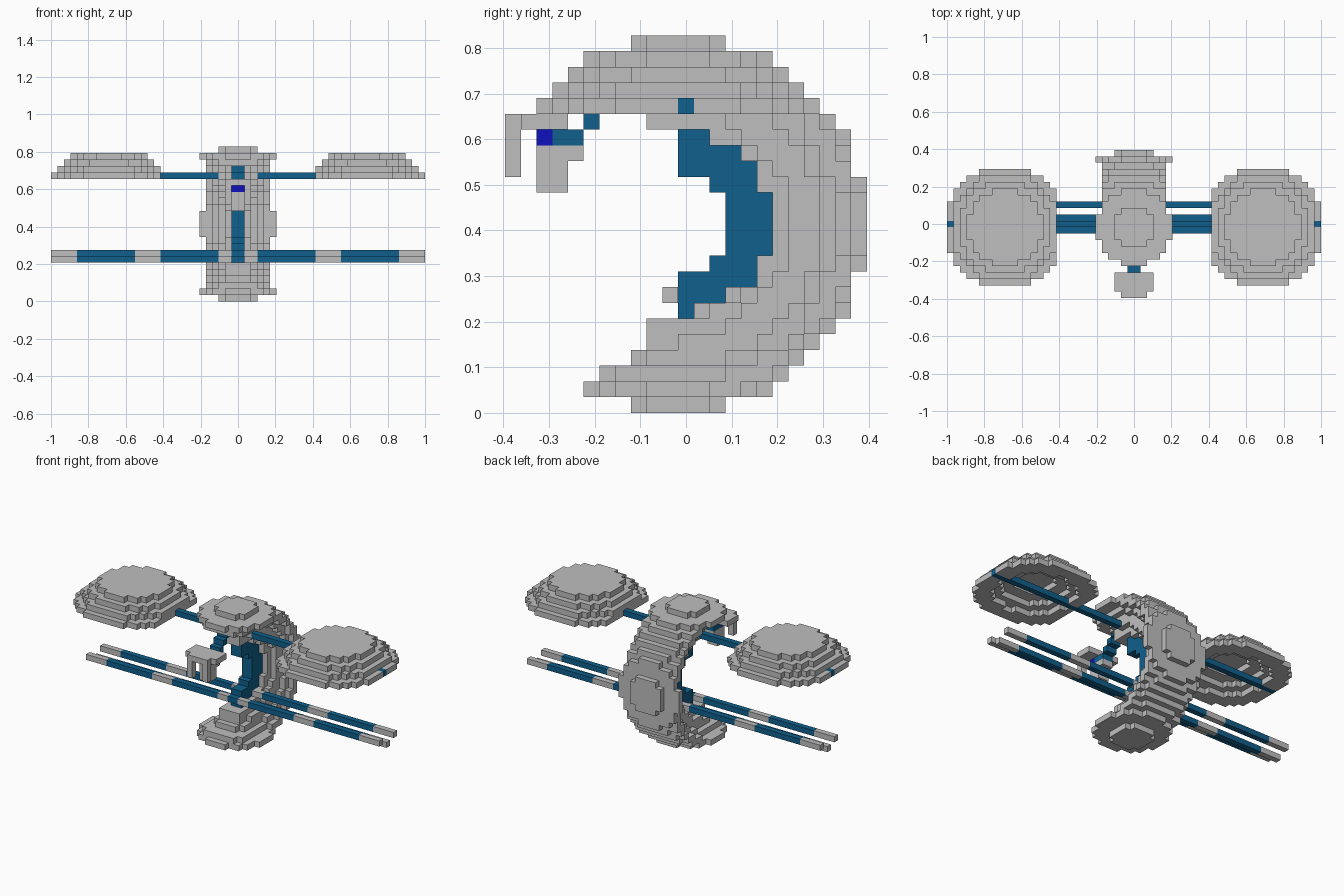
import bpy, bmesh, math

if "Cube" in bpy.data.objects:
    bpy.data.objects.remove(bpy.data.objects["Cube"], do_unlink=True)

V = 2 / 58  # block edge length


def material(name, rgb):
    m = bpy.data.materials.new(name)
    m.use_nodes = True
    m.diffuse_color = (*rgb, 1)
    m.node_tree.nodes["Principled BSDF"].inputs["Base Color"].default_value = (*rgb, 1)
    return m


MATS = [material("light_grey", (0.52, 0.52, 0.52)),
        material("steel_blue", (0.005, 0.117, 0.262)),
        material("lens_blue", (0.005, 0.005, 0.52))]
GREY, BLUE, LENS = 0, 1, 2

parts = {}     # part name -> {block: colour}
taken = set()  # blocks already used by an earlier part


def put(part, block, colour):
    if block not in taken:
        taken.add(block)
        parts.setdefault(part, {})[block] = colour


def box(part, xs, ys, zs, colour):
    for i in range(*xs):
        for j in range(*ys):
            for k in range(*zs):
                put(part, (i, j, k), colour)


def front_cut(k):
    """First occupied block, front to back, of the crescent in layer k."""
    level = abs(k - 11.5)
    for limit, start in ((2, 3), (3, 2), (6, 0), (8, -2), (9, -3), (10, -5)):
        if level < limit:
            return start
    return -6


def half_width(rho):
    for limit, width in ((6, 1), (7, 2), (9, 3), (10, 4)):
        if rho < limit:
            return width
    return 5


# Blue inner spine of the crescent
for k in range(6, 18):
    for j in range(front_cut(k), 6):
        if math.hypot(j + .5, k - 11.5) < 6:
            box("inner_spine", (-1, 1), (j, j + 1), (k, k + 1), BLUE)
box("inner_spine", (-1, 1), (-1, 0), (7, 8), BLUE)

# Head: hood, two cheek bars, muzzle, lens and neck
box("head", (-2, 2), (-11, -10), (18, 19), GREY)
box("head", (-3, 3), (-10, -7), (18, 19), GREY)
for i in (-2, 1):
    box("head", (i, i + 1), (-11, -10), (15, 18), GREY)
box("head", (-1, 1), (-9, -7), (14, 17), GREY)
box("head", (-1, 1), (-7, -6), (16, 17), GREY)
box("head", (-1, 1), (-9, -8), (17, 18), LENS)
box("neck", (-1, 1), (-8, -6), (17, 18), BLUE)
box("neck", (-1, 1), (-6, -5), (18, 19), BLUE)
box("neck", (-1, 1), (-5, -4), (19, 20), BLUE)
box("neck", (-1, 1), (-4, -3), (20, 21), BLUE)

# Three banded lower rods across the full span
for n, (j, k) in enumerate(((-1, 7), (1, 6), (3, 7))):
    for i in range(-29, 29):
        a = abs(i + .5)
        band = BLUE if 3 < a < 12 or 16 < a < 25 else GREY
        put(f"lower_rod_{n + 1}", (i, j, k), band)

# Upper rods that carry the pods
box("upper_rod_left", (3, 29), (0, 1), (19, 20), BLUE)
box("upper_rod_right", (-29, -3), (0, 1), (19, 20), BLUE)

# Crescent body: a ball cut to a wedge that widens outwards, with round caps
for k in range(24):
    z = k - 11.5
    cut = front_cut(k)
    for j in range(-12, 12):
        y = j + .5
        rho = math.hypot(y, z)
        if j < cut and not (k == 17 and j == -1):
            continue
        for i in range(-6, 6):
            x = i + .5
            if x * x + rho * rho >= 144:
                continue
            cap = max(abs(y), abs(z)) > 10
            if abs(x) > half_width(rho) and not cap:
                continue
            if y < 0 and abs(z) < 10 and math.hypot(x, y) > abs(cut) + .3:
                continue
            if rho < 6 and k != 17:
                continue
            put("crescent_body", (i, j, k), GREY)

# Hollow domed pods
for k in range(19, 23):
    for j in range(-10, 10):
        for i in range(12, 30):
            d = math.sqrt((i + .5 - 20) ** 2 + (j + .5) ** 2 + (k - 11.5) ** 2)
            if d < 12 and (d > 10 or k == 22):
                put("pod_left", (i, j, k), GREY)
                put("pod_right", (-1 - i, j, k), GREY)

# Turn each block set into a mesh of its exposed faces
DIRS = [(s * (a == 0), s * (a == 1), s * (a == 2)) for a in range(3) for s in (1, -1)]


def build(name, blocks):
    bm = bmesh.new()
    verts = {}

    def vert(p):
        if p not in verts:
            verts[p] = bm.verts.new((p[0] * V, (p[1] - .5) * V, p[2] * V))
        return verts[p]

    for block, colour in blocks.items():
        for d in DIRS:
            if tuple(b + e for b, e in zip(block, d)) in taken:
                continue
            axis = [abs(e) for e in d].index(1)
            u, w = (axis + 1) % 3, (axis + 2) % 3
            corners = []
            for du, dw in ((0, 0), (1, 0), (1, 1), (0, 1)):
                p = list(block)
                p[axis] += d[axis] > 0
                p[u] += du
                p[w] += dw
                corners.append(vert(tuple(p)))
            face = bm.faces.new(corners if d[axis] > 0 else corners[::-1])
            face.material_index = colour
    mesh = bpy.data.meshes.new(name)
    bm.to_mesh(mesh)
    bm.free()
    for m in MATS:
        mesh.materials.append(m)
    bpy.context.collection.objects.link(bpy.data.objects.new(name, mesh))


for part_name, part_blocks in parts.items():
    build(part_name, part_blocks)
